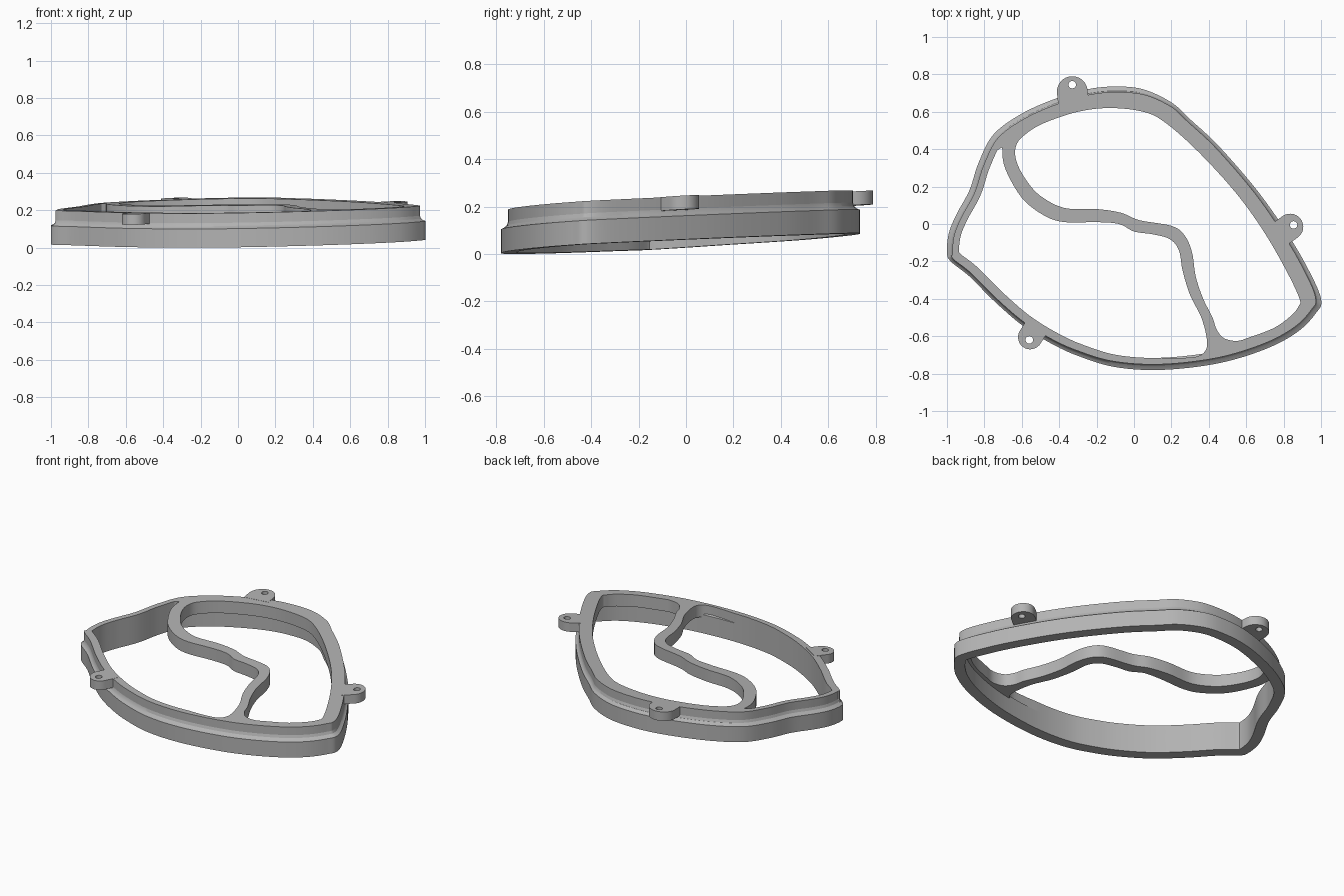
import bpy, bmesh, math
from mathutils import Vector

cube = bpy.data.objects.get("Cube")
if cube:
    bpy.data.objects.remove(cube)

grey = bpy.data.materials.new("plain grey")
grey.use_nodes = True
grey.diffuse_color = (0.45, 0.45, 0.45, 1)
grey.node_tree.nodes["Principled BSDF"].inputs["Base Color"].default_value = (0.45, 0.45, 0.45, 1)

RIM, WALL, BAND, TOP, STEPS = 0.03, 0.065, 0.10, 0.182, 8


def spline(points, closed=True, steps=STEPS):
    """Smooth curve through the given points."""
    p = [Vector(q) for q in points]
    n = len(p)
    out = []
    for i in range(n if closed else n - 1):
        if closed:
            a, b, c, d = (p[(i + k) % n] for k in (-1, 0, 1, 2))
        else:
            a, b, c, d = p[max(i - 1, 0)], p[i], p[i + 1], p[min(i + 2, n - 1)]
        for s in range(steps):
            t = s / steps
            out.append(b + (c - a) * t / 2 + (2 * a - 5 * b + 4 * c - d) * t * t / 2
                       + (3 * b - a - 3 * c + d) * t ** 3 / 2)
    if not closed:
        out.append(p[-1])
    return out


def inset(loop, part):
    """Move a clockwise loop inwards; part scales from outer face to rim to wall."""
    out = []
    for i, q in enumerate(loop):
        t = (loop[(i + 1) % len(loop)] - loop[i - 1]).normalized()
        normal = Vector((-t.y, t.x))
        slim = max(0, 2 * normal.x * normal.y) ** 2
        rim = RIM - 0.012 * slim
        dist = rim * part if part <= 1 else WALL
        r = q - normal * dist
        if out and min((r - o).length for o in loop) < dist * 0.97:
            r = out[-1].copy()
        out.append(r)
    return out


def finish(name, bm):
    """Tilt the part with the whole frame, clean it and shade it."""
    bmesh.ops.remove_doubles(bm, verts=bm.verts, dist=0.0005)
    bmesh.ops.recalc_face_normals(bm, faces=bm.faces)
    for v in bm.verts:
        v.co.z += 0.046 + 0.02 * v.co.x + 0.0567 * v.co.y
    mesh = bpy.data.meshes.new(name)
    bm.to_mesh(mesh)
    bm.free()
    mesh.materials.clear()
    mesh.materials.append(grey)
    for f in mesh.polygons:
        f.material_index = 0
    ob = bpy.data.objects.new(name, mesh)
    bpy.context.collection.objects.link(ob)
    bpy.ops.object.select_all(action='DESELECT')
    ob.select_set(True)
    bpy.context.view_layer.objects.active = ob
    bpy.ops.object.shade_smooth_by_angle(angle=math.radians(30))


def plate(name, loops, z0, z1):
    """Filled flat outline with holes, extruded between two heights."""
    curve = bpy.data.curves.new(name + " profile", 'CURVE')
    curve.dimensions = '2D'
    curve.fill_mode = 'BOTH'
    curve.extrude = (z1 - z0) / 2
    for loop in loops:
        pts = [q for i, q in enumerate(loop) if (q - loop[i - 1]).length > 0.001]
        s = curve.splines.new('POLY')
        s.points.add(len(pts) - 1)
        for sp, q in zip(s.points, pts):
            sp.co = (q.x, q.y, 0, 1)
        s.use_cyclic_u = True
    tmp = bpy.data.objects.new(name + " profile", curve)
    bpy.context.collection.objects.link(tmp)
    deps = bpy.context.evaluated_depsgraph_get()
    mesh = bpy.data.meshes.new_from_object(tmp.evaluated_get(deps))
    bm = bmesh.new()
    bm.from_mesh(mesh)
    bpy.data.objects.remove(tmp)
    bpy.data.meshes.remove(mesh)
    for v in bm.verts:
        v.co.z += (z0 + z1) / 2
    finish(name, bm)


# Outer outline, clockwise from the front
outline = spline([
    (.15, -.78), (-.1, -.765), (-.3, -.705), (-.45, -.635), (-.6, -.54), (-.75, -.41),
    (-.88, -.28), (-.98, -.2), (-1, -.15), (-.99, -.05), (-.95, .05), (-.88, .18),
    (-.83, .33), (-.75, .48), (-.6, .59), (-.42, .67), (-.25, .72), (-.1, .735),
    (.05, .72), (.2, .65), (.3, .56), (.45, .42), (.65, .19), (.8, -.02),
    (.92, -.22), (1, -.4), (.97, -.48), (.87, -.58), (.7, -.67), (.45, -.745)])
inner = inset(outline, 2)

# Lower band with a concave shoulder running up to the rim
section = [(0, 0), (0, BAND), (.4, BAND + .005), (.8, BAND + .014), (1, BAND + .03),
           (1.5, BAND + .03), (2, BAND + .02), (2, 0)]
bm = bmesh.new()
rings = []
for part, z in section:
    loop = inset(outline, part) if part in (0, .4, .8, 1) else inner
    if part == 1.5:
        loop = [(a + b) / 2 for a, b in zip(inset(outline, 1), inner)]
    rings.append([bm.verts.new((q.x, q.y, z)) for q in loop])
for k, ring in enumerate(rings):
    nxt = rings[(k + 1) % len(rings)]
    for i in range(len(ring)):
        j = (i + 1) % len(ring)
        bm.faces.new((ring[i], ring[j], nxt[j], nxt[i]))
finish("lower_band", bm)

# Upper frame: rim, inner flange and wavy divider around two openings
left_edge = spline([
    (-.705, .41), (-.69, .3), (-.6, .14), (-.48, .045), (-.37, .01), (-.2, .01), (-.08, 0),
    (0, -.04), (.1, -.055), (.19, -.08), (.24, -.14), (.26, -.25), (.3, -.38), (.36, -.5),
    (.39, -.62), (.38, -.68), (.33, -.71), (.22, -.717)], closed=False, steps=5)
left_opening = inner[:13 * STEPS - 2] + left_edge
right_opening = spline([
    (-.63, .42), (-.58, .48), (-.48, .54), (-.3, .6), (-.13, .62), (.05, .6), (.17, .54),
    (.35, .38), (.55, .16), (.7, -.05), (.82, -.26), (.885, -.4), (.88, -.44), (.84, -.49),
    (.75, -.555), (.62, -.605), (.55, -.625), (.48, -.61), (.44, -.56), (.42, -.5),
    (.37, -.4), (.33, -.28), (.31, -.15), (.27, -.06), (.2, -.01), (.03, .02), (-.07, .06),
    (-.2, .08), (-.37, .085), (-.5, .15), (-.58, .24), (-.63, .34)], steps=5)
plate("upper_frame", [inset(outline, 1), left_opening, right_opening], BAND + .004, TOP)


# Mounting ears: round tab, straight sides into the rim, one screw hole
def ear(name, centre, hole, radius, outward, reach):
    c, h = Vector(centre), Vector(hole)
    d = Vector(outward).normalized()
    side = Vector((-d.y, d.x))
    arc = [c + radius * (side * math.cos(a) + d * math.sin(a))
           for a in (math.pi * i / 20 for i in range(21))]
    tab = arc + [c - side * radius - d * reach, c + side * radius - d * reach]
    ring = [h + 0.02 * Vector((math.cos(a), math.sin(a)))
            for a in (math.tau * i / 20 for i in range(20))]
    plate(name, [tab, ring], TOP - .057, TOP + .001)


ear("back_ear", (-.33, .708), (-.33, .745), .082, (-.1, 1), .06)
ear("left_ear", (.835, -.015), (.853, -.005), .07, (.81, .58), .07)
ear("front_ear", (-.555, -.605), (-.56, -.62), .065, (-.535, -.845), .08)
